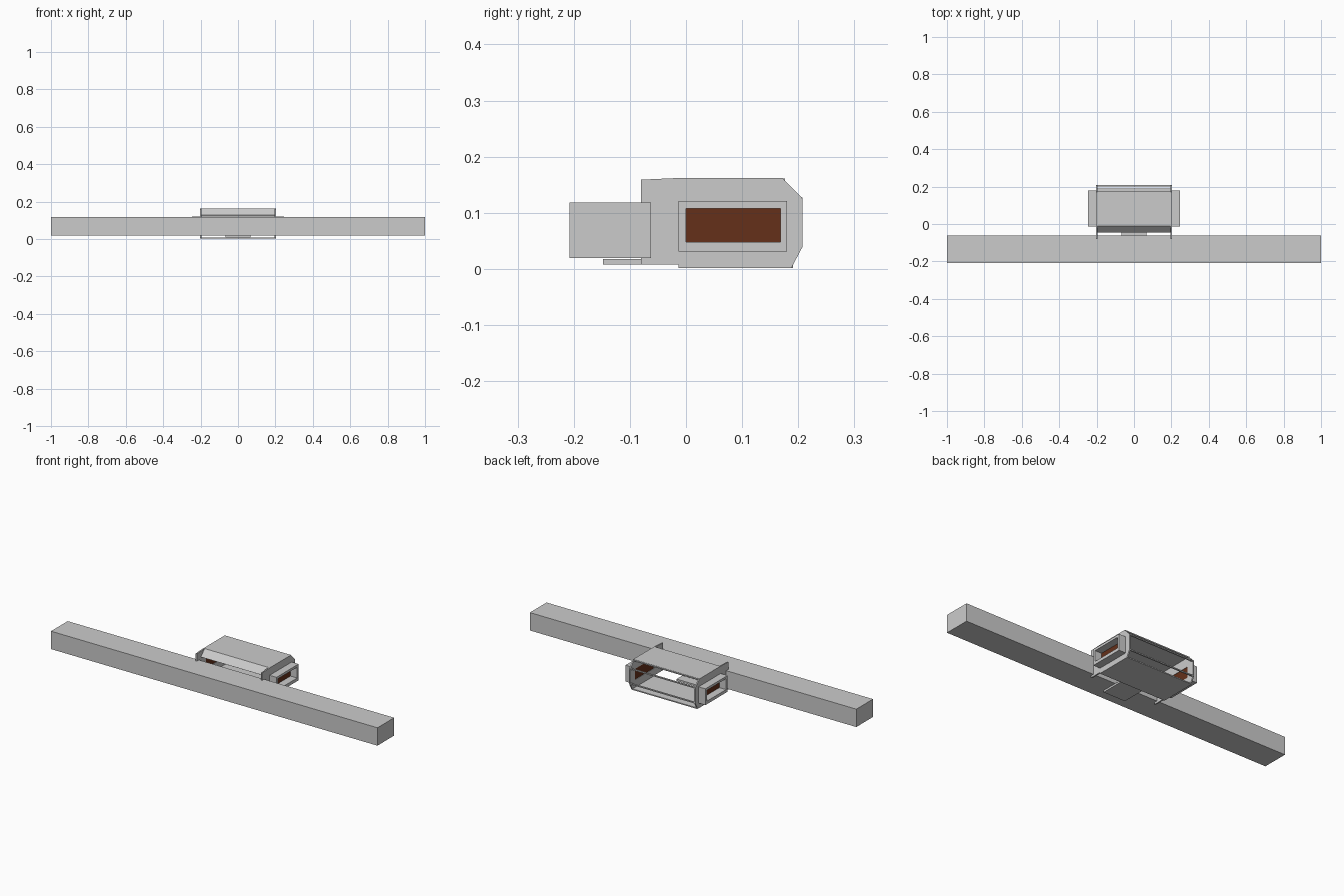
import bpy, bmesh

if "Cube" in bpy.data.objects:
    bpy.data.objects.remove(bpy.data.objects["Cube"])

W = 0.2  # half width of the housing

brown = bpy.data.materials.new("brown_panel")
brown.diffuse_color = (0.13, 0.03, 0.01, 1)
brown.use_nodes = True
brown.node_tree.nodes["Principled BSDF"].inputs["Base Color"].default_value = brown.diffuse_color


def finish(name, bm, mat=None):
    bmesh.ops.recalc_face_normals(bm, faces=bm.faces)
    me = bpy.data.meshes.new(name)
    bm.to_mesh(me)
    bm.free()
    ob = bpy.data.objects.new(name, me)
    bpy.context.collection.objects.link(ob)
    if mat:
        me.materials.append(mat)
    return ob


def box(name, x, y, z, mat=None):
    bm = bmesh.new()
    bmesh.ops.create_cube(bm, size=1)
    for v in bm.verts:
        for i, (a, b) in enumerate((x, y, z)):
            v.co[i] = a if v.co[i] < 0 else b
    return finish(name, bm, mat)


def prism(name, profile, x0, x1):
    """Extrude a (y, z) outline along x."""
    bm = bmesh.new()
    face = bm.faces.new([bm.verts.new((x0, y, z)) for y, z in profile])
    ext = bmesh.ops.extrude_face_region(bm, geom=[face])
    for v in ext["geom"]:
        if isinstance(v, bmesh.types.BMVert):
            v.co.x = x1
    return finish(name, bm)


def ring(name, x0, x1, outer, inner):
    """Rectangular tube along x; outer and inner are (y0, y1, z0, z1)."""
    bm = bmesh.new()

    def loop(x, r):
        y0, y1, z0, z1 = r
        return [bm.verts.new((x, y, z)) for y, z in ((y0, z0), (y1, z0), (y1, z1), (y0, z1))]
    loops = [loop(x0, outer), loop(x1, outer), loop(x1, inner), loop(x0, inner)]
    for k in range(4):
        a, b = loops[k], loops[(k + 1) % 4]
        for i in range(4):
            j = (i + 1) % 4
            bm.faces.new((a[i], a[j], b[j], b[i]))
    return finish(name, bm)


# Long beam
box("beam", (-1, 1), (-0.208, -0.062), (0.019, 0.118))

# Top sheet with sloped front lip
prism("top_sheet", [(-0.045, 0.128), (-0.012, 0.162), (0.172, 0.162),
                    (0.172, 0.158), (-0.010, 0.158), (-0.042, 0.126)], -W, W)
# Floor sheet
box("floor_sheet", (-W, W), (-0.013, 0.188), (0.002, 0.006))

# Clip plate under the beam
box("clip_plate", (-0.067, 0.067), (-0.148, -0.013), (0.008, 0.018))

# Thin bars along the edges of the open back
for i, (y, z) in enumerate(((0.172, 0.158), (0.204, 0.124), (0.204, 0.041), (0.187, 0.005))):
    box(f"back_bar_{i + 1}", (-W, W), (y - 0.004, y + 0.004), (z - 0.003, z + 0.003))

outline = [(-0.08, 0.008), (-0.013, 0.008), (-0.013, 0.002), (0.188, 0.002), (0.208, 0.04),
           (0.208, 0.125), (0.172, 0.162), (-0.013, 0.162), (-0.08, 0.159)]
hole = (0.0, 0.168, 0.048, 0.108)
for side, s in (("left", -1), ("right", 1)):
    # Side plate with a window
    plate = prism(f"{side}_plate", outline, s * 0.196, s * 0.203)
    cut = box(f"{side}_window_cutter", (s * 0.2 - 0.03, s * 0.2 + 0.03), hole[:2], hole[2:])
    cut.hide_render = True
    cut.hide_viewport = True
    mod = plate.modifiers.new("window", "BOOLEAN")
    mod.operation = "DIFFERENCE"
    mod.solver = "EXACT"
    mod.object = cut
    # Projecting collar and recessed panel
    ring(f"{side}_collar", s * 0.203, s * 0.245, (-0.013, 0.18, 0.031, 0.121), hole)
    box(f"{side}_panel", sorted((s * 0.198, s * 0.204)), hole[:2], hole[2:], brown)
